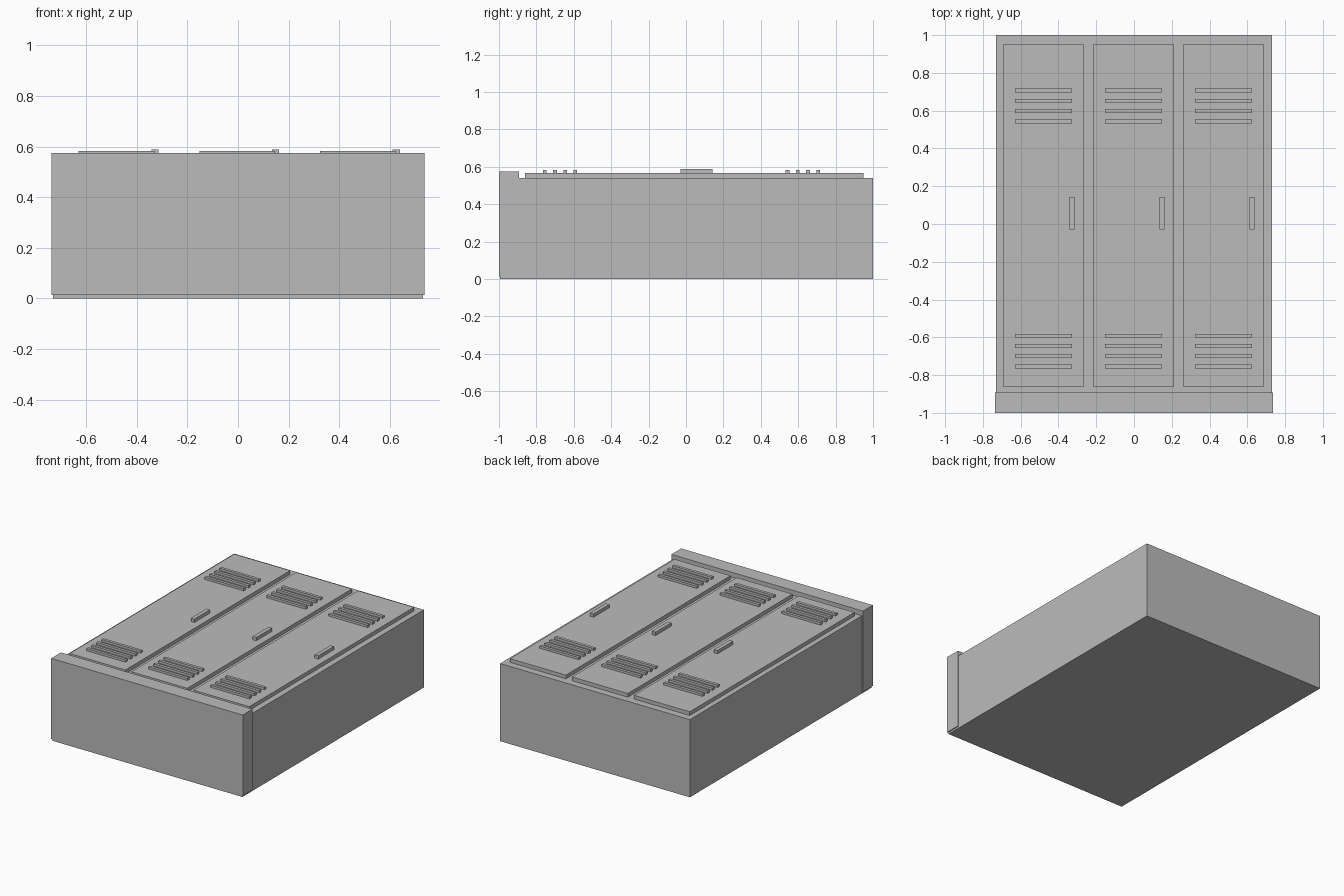
import bpy

cube = bpy.data.objects.get("Cube")
if cube:
    bpy.data.objects.remove(cube, do_unlink=True)

grey = bpy.data.materials.new("grey_metal")
grey.use_nodes = True
colour = (0.5, 0.5, 0.5, 1)
grey.diffuse_color = colour
grey.node_tree.nodes["Principled BSDF"].inputs["Base Color"].default_value = colour


def box(name, x, y, z):
    """Box spanning the given (low, high) range on each axis."""
    spans = (x, y, z)
    bpy.ops.mesh.primitive_cube_add(size=1, location=[(a + b) / 2 for a, b in spans])
    ob = bpy.context.object
    ob.name = name
    ob.scale = [b - a for a, b in spans]
    bpy.ops.object.transform_apply(location=False, rotation=False, scale=True)
    ob.data.materials.append(grey)
    return ob


# Cabinet lying on its back, with a plinth at its foot
box("cabinet_body", (-0.73, 0.73), (-0.994, 1), (0, 0.54))
box("plinth", (-0.737, 0.737), (-1, -0.892), (0.013, 0.574))

# Three doors, each with a handle and two banks of vent slats
door_top = 0.566
for side, cx in (("right", -0.479), ("middle", -0.003), ("left", 0.474)):
    box(side + "_door", (cx - 0.215, cx + 0.215), (-0.86, 0.95), (0.53, door_top))
    box(side + "_handle", (cx + 0.137, cx + 0.165), (-0.03, 0.143), (door_top - 0.01, 0.589))
    for bank, start in (("lower", -0.755), ("upper", 0.543)):
        for i in range(4):
            y = start + i * 0.0545
            box(f"{side}_{bank}_vent_slat_{i + 1}", (cx - 0.15, cx + 0.15),
                (y - 0.01, y + 0.01), (door_top - 0.01, 0.582))
